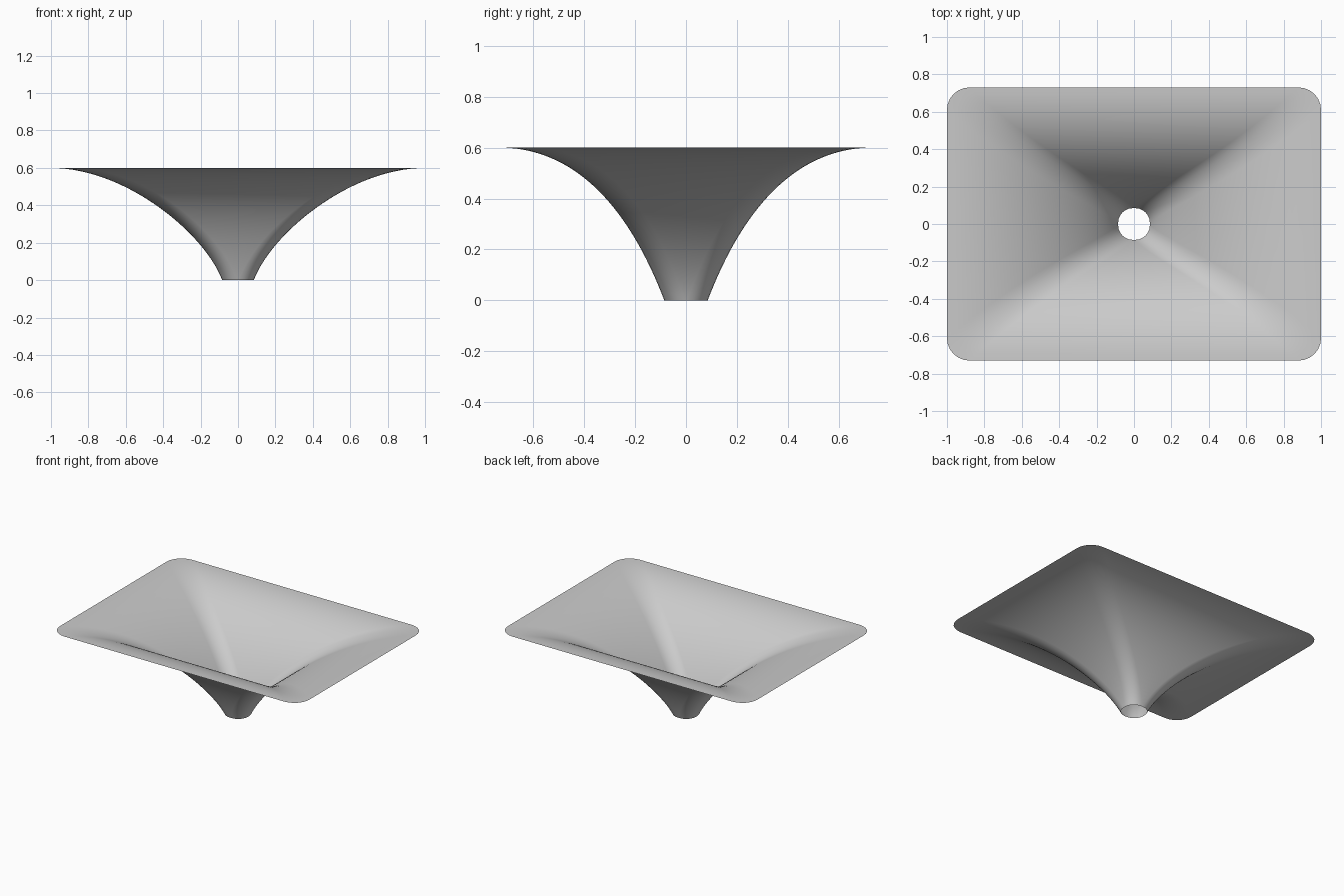
import bpy
import bmesh
import math
from mathutils import Vector

cube = bpy.data.objects.get("Cube")
if cube:
    bpy.data.objects.remove(cube, do_unlink=True)

RINGS = 32           # steps from throat to rim
CORNER_STEPS = 6     # segments in each rounded corner
# Flare control points: half width, half depth, height
FLARE = [Vector(p) for p in ((0.085, 0.085, 0), (0.17, 0.175, 0.235),
                             (0.585, 0.36, 0.597), (1, 0.73, 0.6))]
THROAT_RADIUS, RIM_RADIUS = 0.079, 0.12


def flare(t):
    """Cubic curve giving half width, half depth and height."""
    weights = ((1 - t) ** 3, 3 * t * (1 - t) ** 2, 3 * t * t * (1 - t), t ** 3)
    return sum((p * w for p, w in zip(FLARE, weights)), Vector((0, 0, 0)))


def rounded_section(t):
    """Section that changes from a circle to a rounded rectangle."""
    half_x, half_y, z = flare(t)
    r = THROAT_RADIUS + (RIM_RADIUS - THROAT_RADIUS) * t
    points = []
    for corner, (sx, sy) in enumerate(((1, 1), (-1, 1), (-1, -1), (1, -1))):
        for i in range(CORNER_STEPS + 1):
            a = (corner + i / CORNER_STEPS) * math.pi / 2
            points.append((sx * (half_x - r) + r * math.cos(a),
                           sy * (half_y - r) + r * math.sin(a), z))
    return points


# Flat grey material
grey = bpy.data.materials.new("light_grey")
grey.use_nodes = True
colour = (0.6, 0.6, 0.6, 1)
grey.diffuse_color = colour
grey.node_tree.nodes["Principled BSDF"].inputs["Base Color"].default_value = colour

# Horn: open thin shell lofted from the round throat to the wide rim
bm = bmesh.new()
rings = [[bm.verts.new(p) for p in rounded_section(i / RINGS)]
         for i in range(RINGS + 1)]
for low, high in zip(rings, rings[1:]):
    n = len(low)
    for i in range(n):
        j = (i + 1) % n
        bm.faces.new((low[i], low[j], high[j], high[i]))

mesh = bpy.data.meshes.new("flared_horn")
bm.to_mesh(mesh)
bm.free()
mesh.materials.append(grey)
horn = bpy.data.objects.new("flared_horn", mesh)
bpy.context.collection.objects.link(horn)

bpy.ops.object.select_all(action="DESELECT")
horn.select_set(True)
bpy.context.view_layer.objects.active = horn
bpy.ops.object.shade_smooth_by_angle(angle=math.radians(40))
